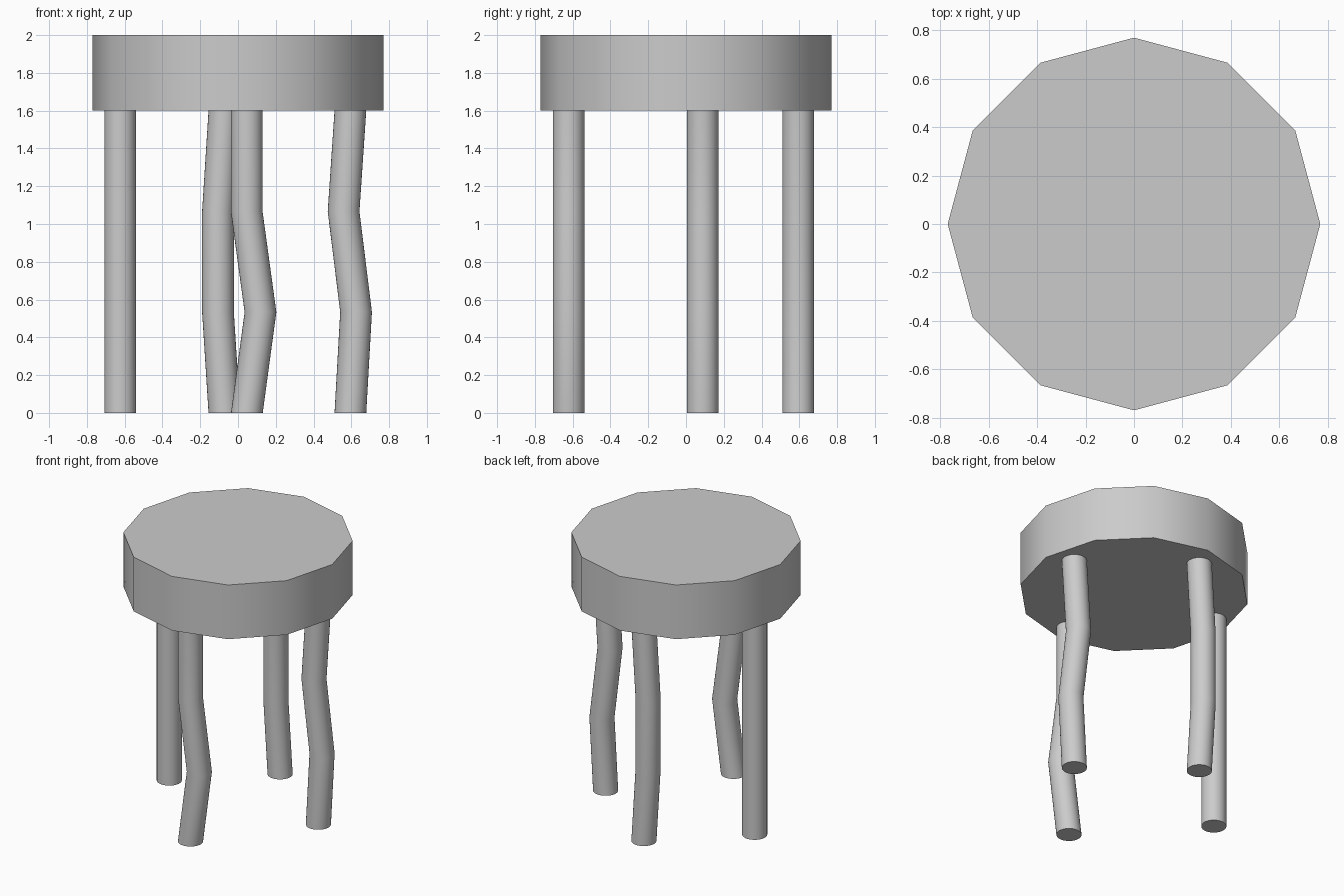
import bpy, bmesh, math

if "Cube" in bpy.data.objects:
    bpy.data.objects.remove(bpy.data.objects["Cube"])


def stack(name, path, radius, sides, angle):
    """Capped column of level rings whose centres follow path (x, y, z)."""
    bm = bmesh.new()
    rings = []
    for x, y, z in path:
        rings.append([bm.verts.new((x + radius * math.cos(2 * math.pi * i / sides),
                                    y + radius * math.sin(2 * math.pi * i / sides), z))
                      for i in range(sides)])
    for low, high in zip(rings, rings[1:]):
        for i in range(sides):
            j = (i + 1) % sides
            bm.faces.new((low[i], low[j], high[j], high[i]))
    bm.faces.new(rings[0][::-1])
    bm.faces.new(rings[-1])
    mesh = bpy.data.meshes.new(name)
    bm.to_mesh(mesh)
    bm.free()
    obj = bpy.data.objects.new(name, mesh)
    bpy.context.collection.objects.link(obj)
    bpy.ops.object.select_all(action='DESELECT')
    obj.select_set(True)
    bpy.context.view_layer.objects.active = obj
    bpy.ops.object.shade_smooth_by_angle(angle=math.radians(angle))
    return obj


SEAT_BOTTOM = 1.6

# Twelve-sided seat
stack("seat", [(0, 0, SEAT_BOTTOM), (0, 0, 2.0)], 0.77, 12, 40)

# Round legs: y position, then x centre at four evenly spaced heights
legs = {
    "front_leg": (-0.621, (0.047, 0.119, 0.046, 0.047)),
    "back_leg": (0.594, (-0.072, -0.106, -0.106, -0.072)),
    "right_leg": (0.088, (0.595, 0.625, 0.559, 0.595)),
    "left_leg": (0.088, (-0.623, -0.623, -0.623, -0.623)),
}
for name, (y, xs) in legs.items():
    path = [(x, y, SEAT_BOTTOM * k / 3) for k, x in enumerate(xs)]
    stack(name, path, 0.084, 32, 40)
